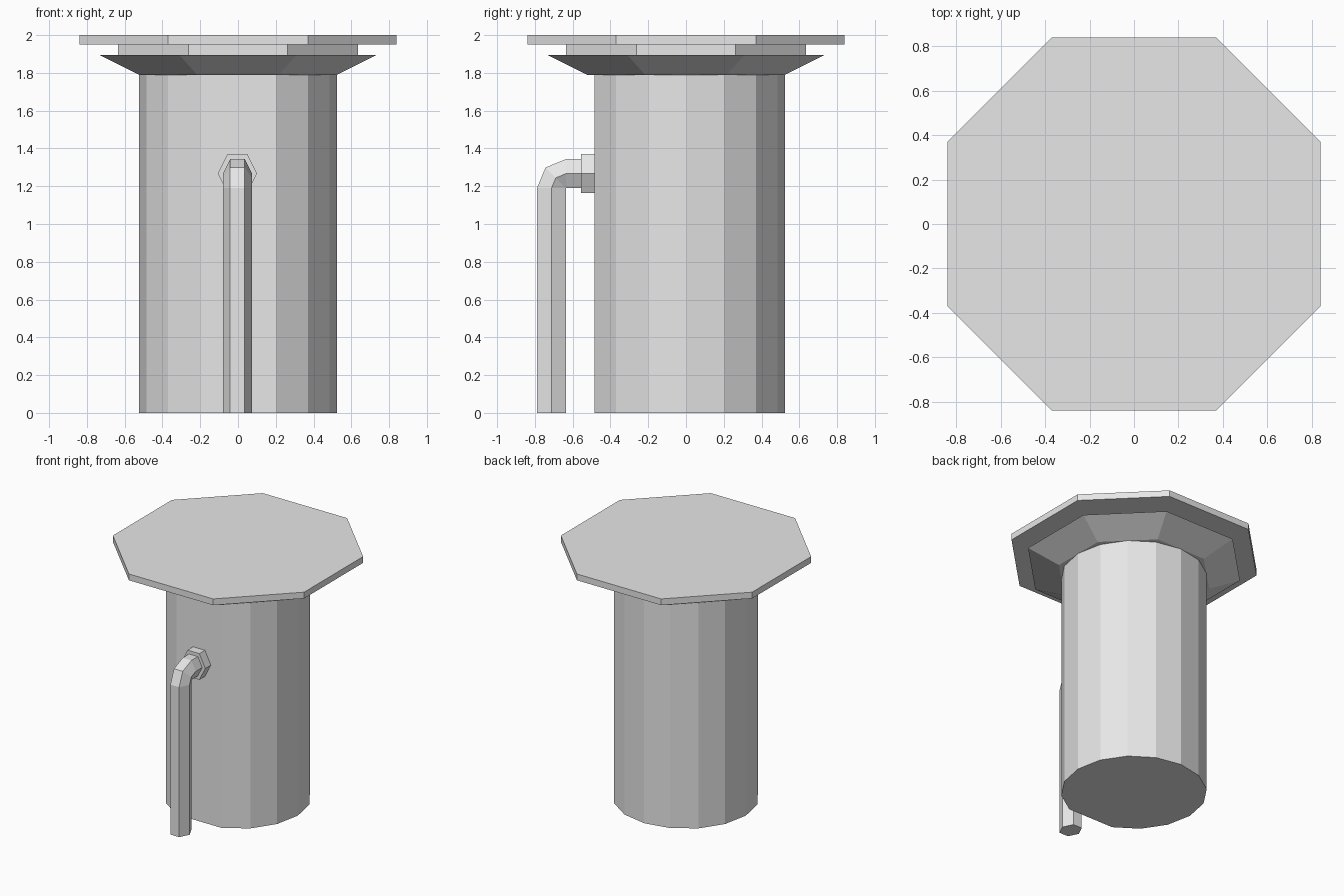
import bpy
import bmesh
from math import sin, cos, tau, pi
from mathutils import Vector

cube = bpy.data.objects.get("Cube")
if cube:
    bpy.data.objects.remove(cube, do_unlink=True)

grey = bpy.data.materials.new("light_grey")
grey.use_nodes = True
grey.diffuse_color = (0.8, 0.8, 0.8, 1)
grey.node_tree.nodes["Principled BSDF"].inputs["Base Color"].default_value = (0.8, 0.8, 0.8, 1)


def loft(name, rings):
    """Closed, flat shaded solid through rings of equal point count."""
    bm = bmesh.new()
    loops = [[bm.verts.new(p) for p in ring] for ring in rings]
    n = len(loops[0])
    for a, b in zip(loops, loops[1:]):
        for i in range(n):
            j = (i + 1) % n
            bm.faces.new((a[i], a[j], b[j], b[i]))
    bm.faces.new(loops[0])
    bm.faces.new(loops[-1])
    # Collapse the pinched inner side of the pipe bend
    bmesh.ops.remove_doubles(bm, verts=bm.verts, dist=0.0005)
    bmesh.ops.dissolve_degenerate(bm, edges=bm.edges, dist=0.0005)
    bmesh.ops.recalc_face_normals(bm, faces=bm.faces)
    mesh = bpy.data.meshes.new(name)
    bm.to_mesh(mesh)
    bm.free()
    mesh.materials.append(grey)
    obj = bpy.data.objects.new(name, mesh)
    bpy.context.collection.objects.link(obj)
    return obj


def octagon(half, side, z):
    """Octagon with flats on the axes: half width and half side length."""
    corners = [(half, -side), (half, side), (side, half), (-side, half),
               (-half, side), (-half, -side), (-side, -half), (side, -half)]
    return [(x, y, z) for x, y in corners]


def hexagon(r):
    """Hexagon profile with flats at +-r in its second axis."""
    return [(r, 0), (r / 2, r), (-r / 2, r), (-r, 0), (-r / 2, -r), (r / 2, -r)]


# Sixteen-sided body with one corner left out to make the wide front face
angles = [i * tau / 16 for i in range(16) if i != 12]
loft("body", [[(0.525 * cos(a), 0.525 * sin(a), z) for a in angles] for z in (0, 1.79)])

# Flared collar, neck and top plate
loft("flared_collar", [octagon(0.523, 0.217, 1.79), octagon(0.735, 0.31, 1.895)])
loft("neck", [octagon(0.635, 0.263, 1.895), octagon(0.635, 0.263, 1.95)])
loft("top_plate", [octagon(0.84, 0.37, 1.95), octagon(0.84, 0.37, 2.0)])

# Hexagonal pipe: upright, bend about its inner corner, run into the body
R = 0.077
CX = -0.003
pivot = Vector((CX, -0.635, 1.19))


def pipe_ring(angle, shift):
    out = Vector((0, -cos(angle), sin(angle)))
    return [pivot + Vector((u, 0, 0)) + out * (R + v) + Vector(shift)
            for u, v in hexagon(R)]


loft("pipe", [pipe_ring(0, (0, 0, -pivot.z)), pipe_ring(0, (0, 0, 0)),
              pipe_ring(pi / 4, (0, 0, 0)), pipe_ring(pi / 2, (0, 0, 0)),
              pipe_ring(pi / 2, (0, 0.13, 0))])

# Hexagonal wall fitting behind the pipe
loft("pipe_fitting", [[(CX + u, y, pivot.z + R + v) for u, v in hexagon(0.104)]
                      for y in (-0.555, -0.485)])
